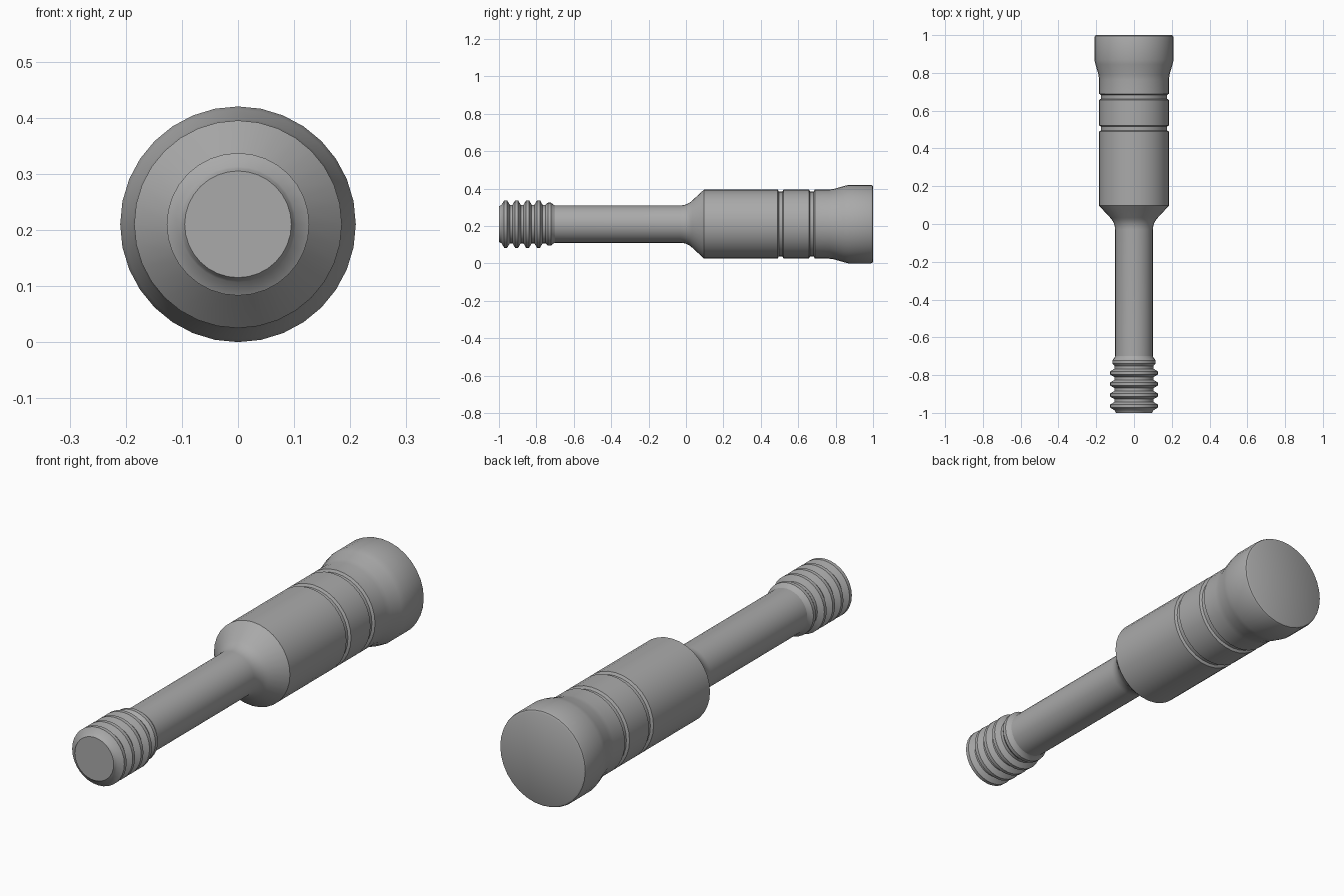
import bpy, bmesh, math

cube = bpy.data.objects.get("Cube")
if cube:
    bpy.data.objects.remove(cube)

SEGMENTS = 32
AXIS_Z = 0.21

steel = bpy.data.materials.new("grey steel")
steel.use_nodes = True
grey = (0.4, 0.4, 0.4, 1)
steel.diffuse_color = grey
steel.node_tree.nodes["Principled BSDF"].inputs["Base Color"].default_value = grey


def lathe(name, profile):
    """Revolve (y, radius) points about the long axis; radius 0 closes an end."""
    bm = bmesh.new()
    verts = [bm.verts.new((0, y, AXIS_Z + r)) for y, r in profile]
    edges = [bm.edges.new(pair) for pair in zip(verts, verts[1:])]
    bmesh.ops.spin(bm, geom=verts + edges, cent=(0, 0, AXIS_Z), axis=(0, 1, 0),
                   angle=math.tau, steps=SEGMENTS, use_duplicate=False)
    bmesh.ops.remove_doubles(bm, verts=bm.verts, dist=0.0002)
    bmesh.ops.recalc_face_normals(bm, faces=bm.faces)
    mesh = bpy.data.meshes.new(name)
    bm.to_mesh(mesh)
    bm.free()
    mesh.materials.append(steel)
    obj = bpy.data.objects.new(name, mesh)
    bpy.context.collection.objects.link(obj)
    bpy.ops.object.select_all(action='DESELECT')
    obj.select_set(True)
    bpy.context.view_layer.objects.active = obj
    bpy.ops.object.shade_smooth_by_angle(angle=math.radians(30))
    return obj


# Threaded tip: four full ridges and a smaller run-out ridge
thread = [(-1, 0), (-1, 0.095), (-0.993, 0.099)]
for i in range(5):
    y = -0.964 + i * 0.0585
    crest = 0.127 if i < 4 else 0.115
    thread += [(y - 0.022, 0.103), (y - 0.008, crest),
               (y + 0.008, crest), (y + 0.022, 0.103)]
thread += [(-0.70, 0.1), (-0.70, 0)]
lathe("threaded_tip", thread)

# Slim shank with a rounded fillet flowing into the shoulder cone
fillet = []
for i in range(7):
    a = math.radians(45) * i / 6
    fillet.append((-0.03 + 0.09 * math.sin(a), 0.1 + 0.09 * (1 - math.cos(a))))
lathe("shank", [(-0.72, 0), (-0.72, 0.1)] + fillet + [(0.097, 0.185), (0.097, 0)])


# Body with two shallow grooves, flaring to a rounded head
def groove(y):
    return [(y - 0.016, 0.185), (y - 0.01, 0.174), (y + 0.01, 0.174), (y + 0.016, 0.185)]


body = [(0.097, 0), (0.097, 0.185)] + groove(0.506) + groove(0.673)
body += [(0.765, 0.185), (0.79, 0.188), (0.845, 0.204), (0.87, 0.21),
         (0.988, 0.21), (0.996, 0.207), (1, 0.2), (1, 0)]
lathe("body_and_head", body)
